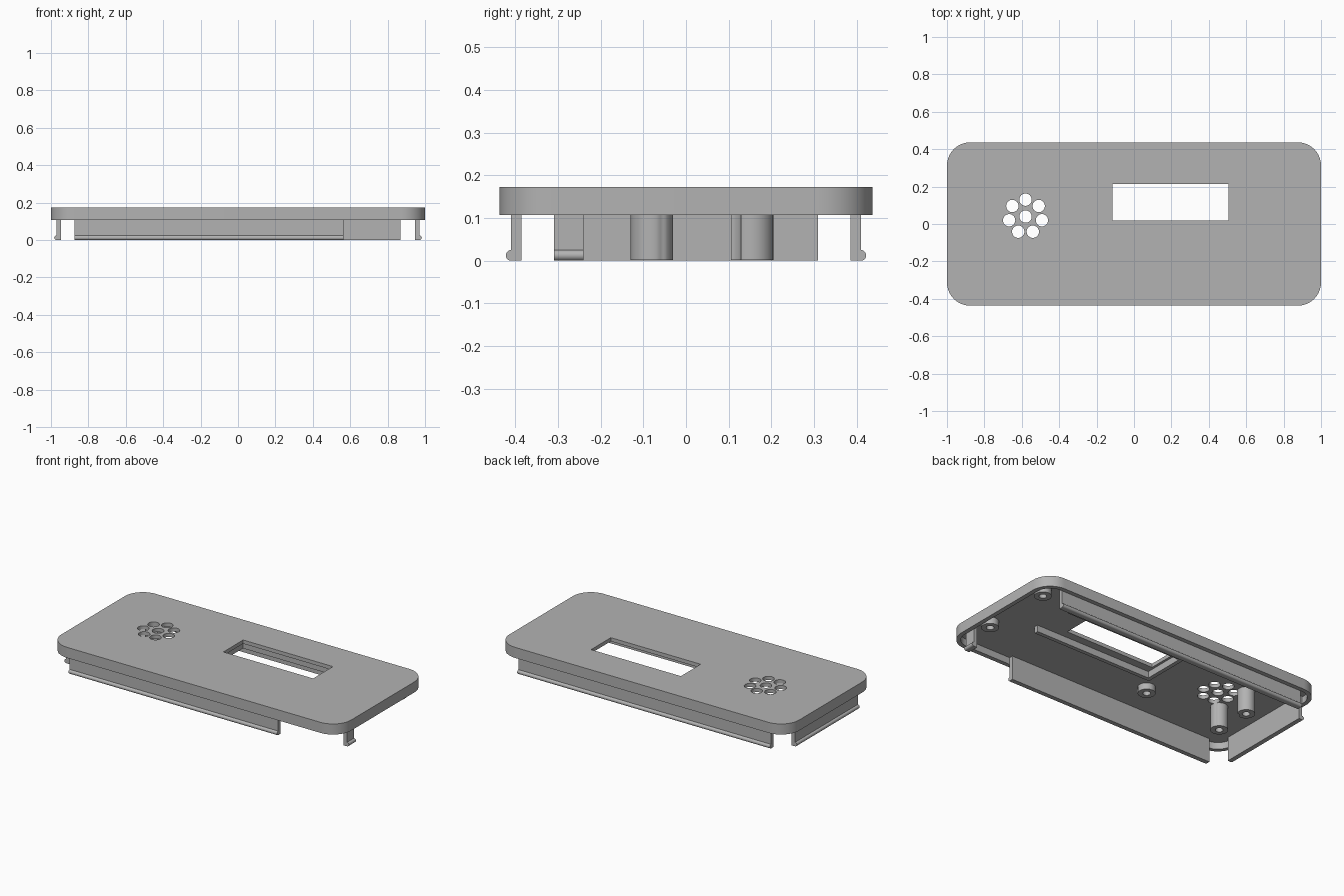
import bpy, bmesh
from math import sin, cos, pi
from mathutils import Matrix, Vector

cube = bpy.data.objects.get("Cube")
if cube:
    bpy.data.objects.remove(cube, do_unlink=True)

grey = bpy.data.materials.new("light_grey_plastic")
grey.use_nodes = True
grey.diffuse_color = (0.45, 0.45, 0.45, 1)
grey.node_tree.nodes["Principled BSDF"].inputs["Base Color"].default_value = (0.45, 0.45, 0.45, 1)

TOP, RIM, CEILING = 0.173, 0.107, 0.15


def arc(cx, cy, r, start, end, n):
    return [(cx + r * cos(start + (end - start) * i / n),
             cy + r * sin(start + (end - start) * i / n)) for i in range(n + 1)]


def circle(cx, cy, r, n=32):
    return arc(cx, cy, r, 0, 2 * pi, n)[:-1]


def rect(x0, x1, y0, y1):
    return [(x0, y0), (x1, y0), (x1, y1), (x0, y1)]


def rounded(hx, hy, r):
    pts = []
    for i, (sx, sy) in enumerate([(1, 1), (-1, 1), (-1, -1), (1, -1)]):
        pts += arc(sx * (hx - r), sy * (hy - r), r, i * pi / 2, (i + 1) * pi / 2, 10)
    return pts


def prism(name, outlines, low, high, matrix=Matrix()):
    """Extrude one or more closed outlines from low to high."""
    bm = bmesh.new()
    for pts in outlines:
        a = [bm.verts.new((x, y, low)) for x, y in pts]
        b = [bm.verts.new((x, y, high)) for x, y in pts]
        bm.faces.new(a[::-1])
        bm.faces.new(b)
        for i in range(len(pts)):
            j = (i + 1) % len(pts)
            bm.faces.new((a[i], a[j], b[j], b[i]))
    bm.transform(matrix)
    bmesh.ops.recalc_face_normals(bm, faces=bm.faces)
    mesh = bpy.data.meshes.new(name)
    bm.to_mesh(mesh)
    bm.free()
    mesh.materials.append(grey)
    obj = bpy.data.objects.new(name, mesh)
    bpy.context.collection.objects.link(obj)
    return obj


def activate(obj):
    bpy.ops.object.select_all(action='DESELECT')
    obj.select_set(True)
    bpy.context.view_layer.objects.active = obj


def cut(obj, cutter):
    mod = obj.modifiers.new("cut", 'BOOLEAN')
    mod.operation, mod.solver, mod.object = 'DIFFERENCE', 'EXACT', cutter
    activate(obj)
    bpy.ops.object.modifier_apply(modifier=mod.name)


# Cutters: hollow underside, display window, speaker grille
hollow = prism("hollow_cutter", [rounded(0.973, 0.41, 0.093)], 0, CEILING)
window = prism("window_cutter", [rect(-0.115, 0.505, 0.02, 0.215)], -0.1, 0.3)
holes = [circle(-0.58, 0.04, 0.033)]
for k in range(7):
    t = pi / 2 + k * 2 * pi / 7
    holes.append(circle(-0.58 + 0.09 * cos(t), 0.04 + 0.09 * sin(t), 0.033))
grille = prism("grille_cutter", holes, -0.1, 0.3)
cutters = [hollow, window, grille]

# Lid shell
lid = prism("lid", [rounded(1, 0.437, 0.125)], RIM, TOP)
for c in cutters:
    cut(lid, c)
parts = [lid]


# Screw posts, bored from below
def post(name, x, y, bottom):
    obj = prism(name, [circle(x, y, 0.05)], bottom, CEILING + 0.004)
    bore = prism("bore_cutter", [circle(x, y, 0.022, 20)], bottom - 0.1, CEILING)
    cutters.append(bore)
    cut(obj, bore)
    parts.append(obj)
    return obj


for name, y in (("front_tall_post", -0.08), ("back_tall_post", 0.155)):
    cut(post(name, -0.69, y, 0.002), grille)
for side, x in (("left", 0.91), ("middle", -0.235)):
    for end, y in (("front", -0.17), ("back", 0.29)):
        post(f"{end}_{side}_boss", x, y, RIM + 0.003)

# Display frame ribs around three sides of the window
for name, box in (("frame_front_rib", (-0.155, 0.68, -0.055, -0.03)),
                  ("frame_back_rib", (-0.155, 0.68, 0.235, 0.26)),
                  ("frame_side_rib", (-0.155, -0.13, -0.055, 0.26))):
    parts.append(prism(name, [rect(*box)], RIM + 0.002, CEILING + 0.004))


# Snap walls: thin skirt with a rounded bead along the outer bottom edge
def snap_wall(name, out, distance, start, end):
    u = Vector(out)
    v = Vector((0, 0, 1))
    w = u.cross(v)
    frame = Matrix((u, v, w)).transposed().to_4x4()
    d = distance
    bead = arc(d, 0.0125, 0.0125, -pi / 2, pi / 2, 10)
    profile = [(d - 0.024, 0)] + bead + [(d, CEILING + 0.002), (d - 0.024, CEILING + 0.002)]
    sign = w.x + w.y
    parts.append(prism(name, [profile], start * sign, end * sign, frame))


snap_wall("front_snap_wall", (0, -1, 0), 0.41, -0.875, 0.565)
snap_wall("back_snap_wall", (0, 1, 0), 0.41, -0.875, 0.87)
snap_wall("right_snap_wall", (-1, 0, 0), 0.97, -0.31, 0.31)
snap_wall("left_snap_clip", (1, 0, 0), 0.97, -0.31, -0.24)

for c in cutters:
    bpy.data.objects.remove(c, do_unlink=True)
for p in parts:
    activate(p)
    bpy.ops.object.shade_smooth_by_angle(angle=0.6)
